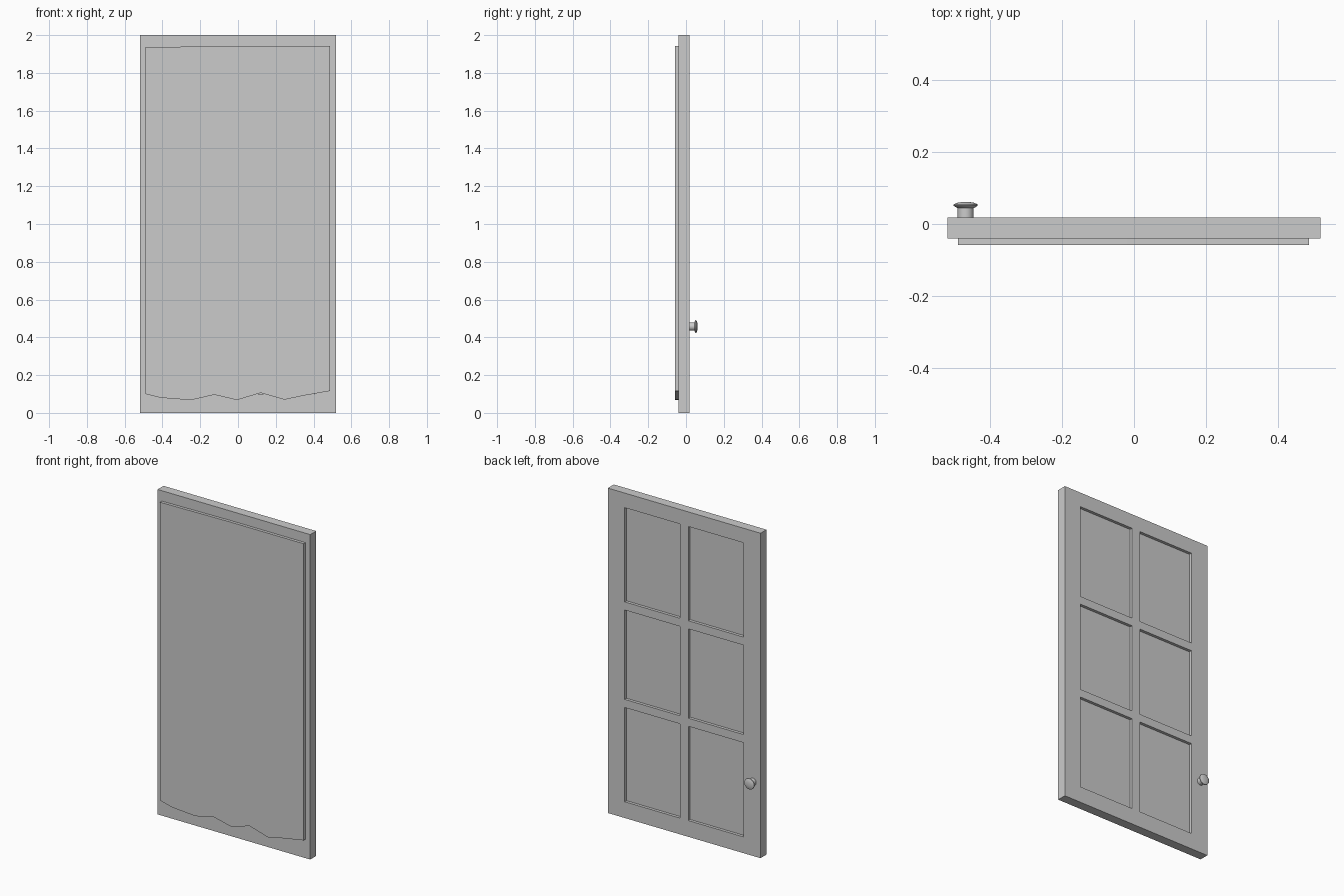
import bpy, bmesh, math

if "Cube" in bpy.data.objects:
    bpy.data.objects.remove(bpy.data.objects["Cube"])


def make_object(name, bm):
    bmesh.ops.recalc_face_normals(bm, faces=bm.faces)
    mesh = bpy.data.meshes.new(name)
    bm.to_mesh(mesh)
    bm.free()
    ob = bpy.data.objects.new(name, mesh)
    bpy.context.collection.objects.link(ob)
    return ob


def extrude_y(bm, depth):
    geo = bmesh.ops.extrude_face_region(bm, geom=bm.faces[:])["geom"]
    verts = [g for g in geo if isinstance(g, bmesh.types.BMVert)]
    bmesh.ops.translate(bm, verts=verts, vec=(0, depth, 0))


# door frame: a grid with six openings, pulled to thickness
FRONT, BACK = -0.04, 0.018
xs = [-0.52, -0.405, -0.028, 0.028, 0.405, 0.52]
zs = [0, 0.10, 0.68, 0.73, 1.28, 1.33, 1.91, 2.0]
bm = bmesh.new()
grid = [[bm.verts.new((x, FRONT, z)) for z in zs] for x in xs]
for i in range(len(xs) - 1):
    for j in range(len(zs) - 1):
        if i % 2 and j % 2:
            continue
        bm.faces.new((grid[i][j], grid[i + 1][j],
                      grid[i + 1][j + 1], grid[i][j + 1]))
extrude_y(bm, BACK - FRONT)
bmesh.ops.dissolve_limit(bm, angle_limit=0.01, verts=bm.verts, edges=bm.edges)
make_object("door_frame", bm)

# glass panes set into the openings
for col, i in enumerate((1, 3)):
    for row, j in enumerate((1, 3, 5)):
        bm = bmesh.new()
        corners = ((i, j), (i + 1, j), (i + 1, j + 1), (i, j + 1))
        bm.faces.new([bm.verts.new((xs[a], -0.012, zs[b])) for a, b in corners])
        extrude_y(bm, 0.012)
        make_object(f"pane_{col}_{row}", bm)

# front sheet with a ragged lower edge
outline = [(-0.49, 0.10), (-0.41, 0.08), (-0.25, 0.068), (-0.125, 0.096),
           (-0.005, 0.068), (0.12, 0.106), (0.245, 0.07), (0.35, 0.092),
           (0.487, 0.116), (0.487, 1.942), (-0.02, 1.942), (-0.49, 1.936)]
bm = bmesh.new()
bm.faces.new([bm.verts.new((x, -0.058, z)) for x, z in outline])
extrude_y(bm, 0.018)
make_object("front_sheet", bm)

# turned knob: profile of (radius, y) spun about the y axis
profile = [(0, 0.016), (0.022, 0.016), (0.022, 0.044), (0.028, 0.047),
           (0.034, 0.051), (0.033, 0.055), (0.024, 0.059), (0.012, 0.061),
           (0, 0.0615)]
bm = bmesh.new()
verts = [bm.verts.new((r, y, 0)) for r, y in profile]
edges = [bm.edges.new(p) for p in zip(verts, verts[1:])]
bmesh.ops.spin(bm, geom=verts + edges, cent=(0, 0, 0), axis=(0, 1, 0),
               angle=2 * math.pi, steps=32)
bmesh.ops.remove_doubles(bm, verts=bm.verts, dist=0.0001)
knob = make_object("knob", bm)
knob.location = (-0.469, 0, 0.457)
bpy.context.view_layer.objects.active = knob
knob.select_set(True)
bpy.ops.object.shade_smooth_by_angle(angle=math.radians(40))
